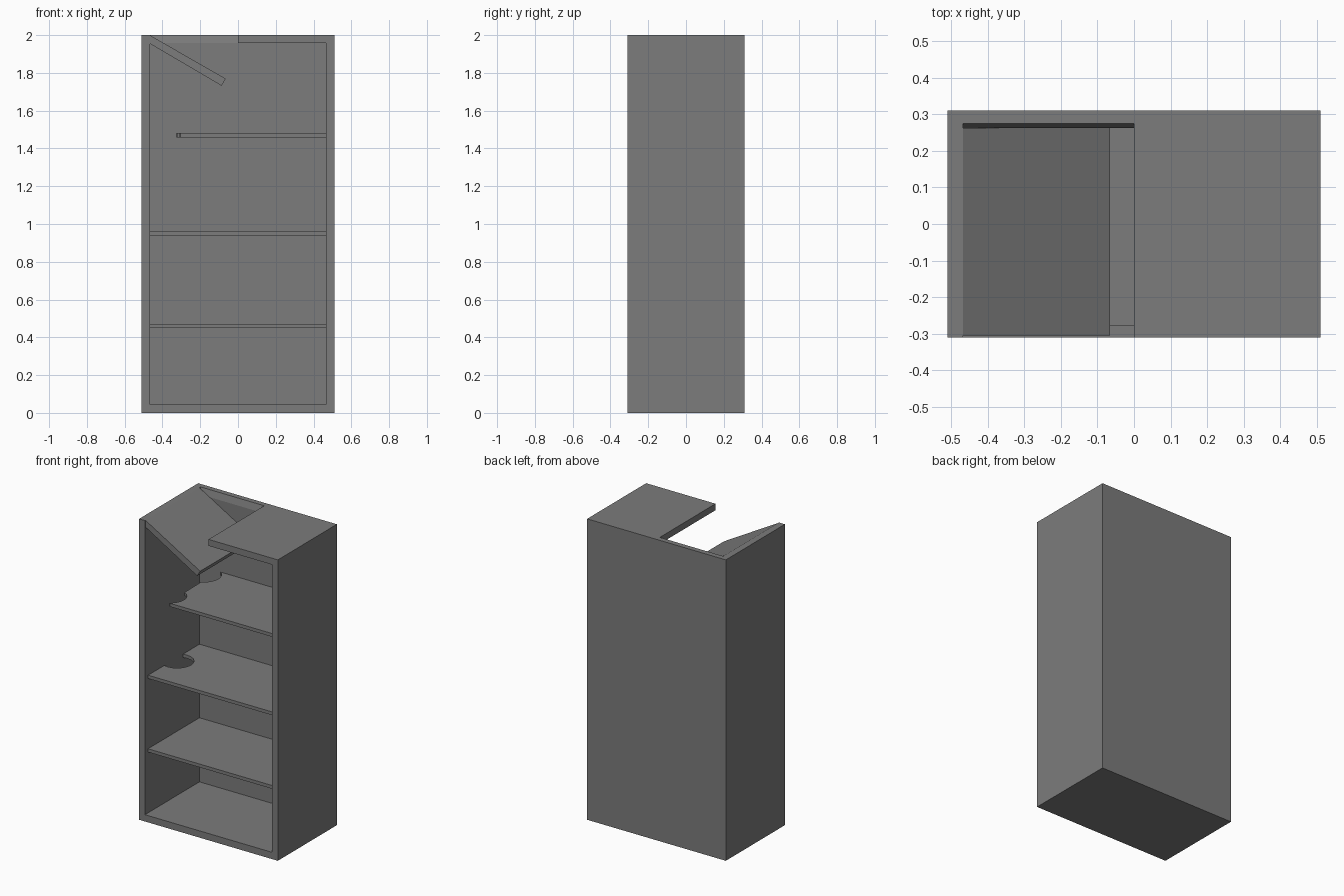
import bpy, bmesh, math
from mathutils import Vector

cube = bpy.data.objects.get("Cube")
if cube:
    bpy.data.objects.remove(cube, do_unlink=True)

# Single flat grey
GREY = (0.2, 0.2, 0.2, 1.0)
grey = bpy.data.materials.new("plain grey")
grey.use_nodes = True
grey.diffuse_color = GREY
grey.node_tree.nodes["Principled BSDF"].inputs["Base Color"].default_value = GREY


def prism(name, points, offset):
    """Extrude a closed 3D outline along an offset vector."""
    bm = bmesh.new()
    face = bm.faces.new([bm.verts.new(p) for p in points])
    ext = bmesh.ops.extrude_face_region(bm, geom=[face])["geom"]
    bmesh.ops.translate(bm, vec=Vector(offset),
                        verts=[v for v in ext if isinstance(v, bmesh.types.BMVert)])
    bmesh.ops.recalc_face_normals(bm, faces=bm.faces)
    mesh = bpy.data.meshes.new(name)
    bm.to_mesh(mesh)
    bm.free()
    mesh.materials.append(grey)
    obj = bpy.data.objects.new(name, mesh)
    bpy.context.collection.objects.link(obj)
    return obj


def cut(obj, cutter):
    """Subtract a cutter, bake the result and discard the cutter."""
    mod = obj.modifiers.new("cut", "BOOLEAN")
    mod.operation, mod.solver, mod.object = "DIFFERENCE", "EXACT", cutter
    cutter.hide_render = True
    graph = bpy.context.evaluated_depsgraph_get()
    mesh = bpy.data.meshes.new_from_object(obj.evaluated_get(graph))
    obj.modifiers.clear()
    obj.data = mesh
    bpy.data.objects.remove(cutter, do_unlink=True)


def rect(x0, x1, y0, y1, z):
    return [(x0, y0, z), (x1, y0, z), (x1, y1, z), (x0, y1, z)]


def arc(cx, cy, r, start, end, z, steps=12):
    """Points along a circular bite, angles in degrees."""
    angles = [math.radians(start + (end - start) * i / steps) for i in range(steps + 1)]
    return [(cx + r * math.cos(a), cy + r * math.sin(a), z) for a in angles]


W, D, H = 0.51, 0.31, 2.0
LEFT, RIGHT = -0.467, 0.467          # inner side walls
BACK, FRONT = 0.262, -0.278          # shelf depth
FLOOR, CEIL = 0.045, 1.957

# Cabinet shell: hollow front, missing half of the top
shell = prism("cabinet_shell", rect(-W, W, -D, D, 0), (0, 0, H))
cut(shell, prism("cavity_cutter", rect(LEFT, RIGHT, -0.5, BACK, FLOOR),
                 (0, 0, CEIL - FLOOR)))
slot = [(LEFT, -0.5, 1.9), (LEFT, BACK, 1.9), (LEFT, BACK, CEIL),
        (LEFT, 0.275, H), (LEFT, 0.275, 2.1), (LEFT, -0.5, 2.1)]
cut(shell, prism("top_gap_cutter", slot, (-LEFT, 0, 0)))

# Snapped top board hanging down from the side wall
board = [(LEFT, -0.305, 1.955), (-0.087, -0.305, 1.732),
         (-0.065, -0.305, 1.769), (LEFT, -0.305, H)]
prism("fallen_top_board", board, (0, BACK + 0.305, 0))

# Shelves, from the intact one up to the broken ones
T = 0.022
prism("lower_shelf", rect(LEFT, RIGHT, FRONT, BACK, 0.449), (0, 0, T))

z = 0.938
bite = arc(-0.44, -0.01, 0.102, 105, -105, z)
prism("middle_shelf", [(LEFT, FRONT, z), (RIGHT, FRONT, z), (RIGHT, BACK, z),
                       (LEFT, BACK, z)] + bite, (0, 0, T))

z = 1.459
back_bite = arc(-0.375, 0.175, 0.108, 53, -63, z)
front_bite = arc(-0.365, -0.19, 0.1, 65, -57, z)
prism("upper_shelf", [(RIGHT, FRONT, z), (RIGHT, BACK, z), (-0.3, BACK, z)]
      + back_bite + front_bite + [(-0.305, FRONT, z)], (0, 0, T))
